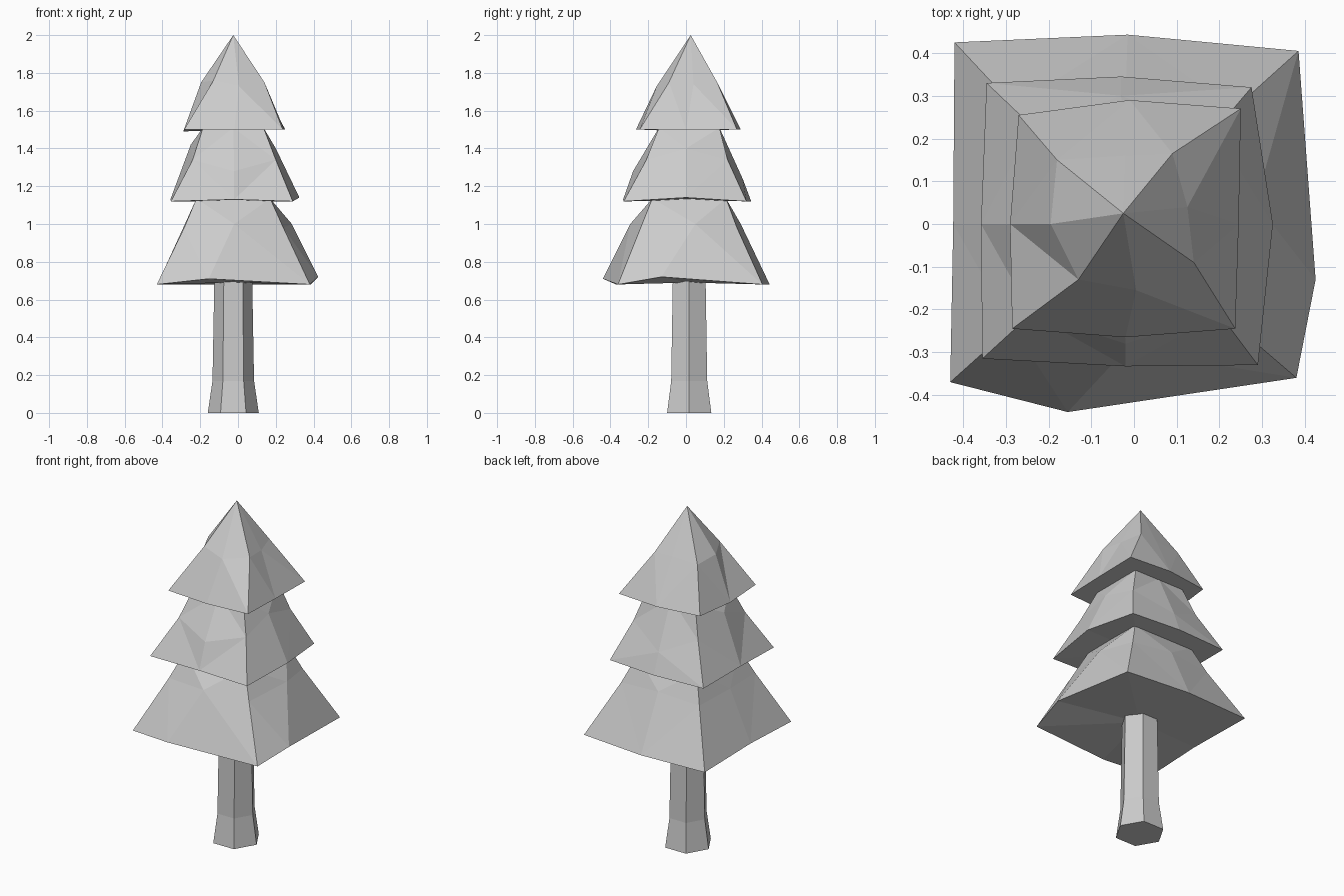
import bpy, bmesh
from math import cos, sin, radians

if "Cube" in bpy.data.objects:
    bpy.data.objects.remove(bpy.data.objects["Cube"])

CX, CY = -0.025, 0.017  # trunk and treetop axis


def build(name, rings, apex=None, cap_z=None):
    """Skin a stack of rings; optional pointed top and raised underside centre."""
    bm = bmesh.new()
    loops = [[bm.verts.new(p) for p in ring] for ring in rings]
    n = len(loops[0])
    for low, high in zip(loops, loops[1:]):
        for i in range(n):
            j = (i + 1) % n
            bm.faces.new((low[i], low[j], high[j], high[i]))
    if apex:
        tip = bm.verts.new(apex)
        for i in range(n):
            bm.faces.new((loops[-1][i], loops[-1][(i + 1) % n], tip))
    else:
        bm.faces.new(loops[-1])
    if cap_z is None:
        bm.faces.new(loops[0][::-1])
    else:
        mid = bm.verts.new((CX, CY, cap_z))
        for i in range(n):
            bm.faces.new((loops[0][(i + 1) % n], loops[0][i], mid))
    bmesh.ops.triangulate(bm, faces=[f for f in bm.faces if len(f.verts) == 4])
    bmesh.ops.recalc_face_normals(bm, faces=bm.faces)
    mesh = bpy.data.meshes.new(name)
    bm.to_mesh(mesh)
    bm.free()
    bpy.context.collection.objects.link(bpy.data.objects.new(name, mesh))


def hexagon(r, z):
    return [(CX + r * cos(radians(60 * i)), CY + r * sin(radians(60 * i)), z) for i in range(6)]


def square(h, z):
    """Eight-point square: corners and edge middles, from front left."""
    return [(CX + a * h, CY + b * h, z) for a, b in
            ((-1, -1), (0, -1), (1, -1), (1, 0), (1, 1), (0, 1), (-1, 1), (-1, 0))]


# Flared hexagonal trunk
build("trunk", [hexagon(0.135, 0), hexagon(0.11, 0.17), hexagon(0.10, 0.72)])

# Foliage tiers: each ring runs front left, front, front right, right, and so on
build("lower_foliage", [
    [(-.43, -.37, .68), (-.155, -.44, .71), (.38, -.36, .68), (.425, -.13, .72),
     (.385, .405, .68), (-.015, .443, .68), (-.42, .425, .68), (-.423, 0, .69)],
    [(-.285, -.24, .98), (-.02, -.295, 1.0), (.24, -.24, .98), (.285, .05, 1.0),
     (.235, .27, .98), (-.02, .29, 1.0), (-.28, .275, .98), (-.29, 0, .98)],
    square(.195, 1.135)], cap_z=.69)

build("middle_foliage", [
    [(-.355, -.315, 1.12), (-.02, -.333, 1.13), (.29, -.33, 1.12), (.325, 0, 1.14),
     (.275, .32, 1.12), (-.03, .345, 1.12), (-.345, .33, 1.12), (-.358, 0, 1.13)],
    [(-.24, -.21, 1.34), (-.02, -.28, 1.28), (.20, -.21, 1.34), (.20, 0, 1.40),
     (.19, .22, 1.34), (-.03, .30, 1.24), (-.24, .23, 1.34), (-.25, 0, 1.42)],
    square(.16, 1.51)], cap_z=1.125)

build("top_foliage", [
    [(-.285, -.245, 1.5), (-.02, -.265, 1.5), (.237, -.245, 1.5), (.245, 0, 1.5),
     (.25, .27, 1.5), (-.01, .29, 1.5), (-.27, .255, 1.5), (-.29, 0, 1.49)],
    [(-.13, -.13, 1.76), (.005, -.155, 1.73), (.14, -.09, 1.75), (.125, .04, 1.74),
     (.09, .165, 1.75), (-.02, .16, 1.75), (-.18, .15, 1.74), (-.195, 0, 1.75)]],
    apex=(-.025, .025, 2.0), cap_z=1.5)
